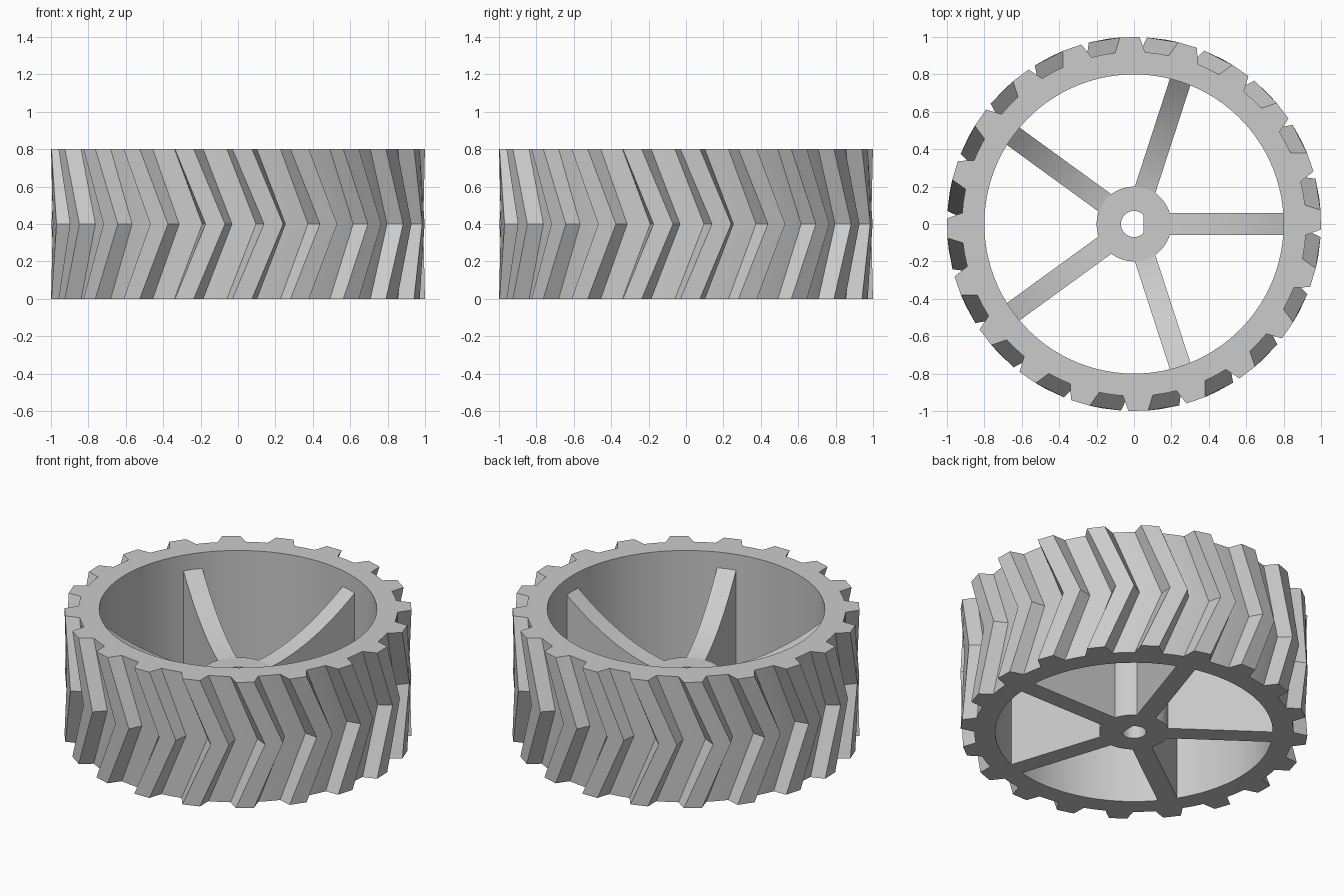
import bpy
import bmesh
from math import sin, cos, radians, tau

cube = bpy.data.objects.get("Cube")
if cube:
    bpy.data.objects.remove(cube)

HEIGHT = 0.8
LUGS = 20
PITCH = 360 / LUGS
ROOT_R, TIP_R, BORE_R = 0.92, 1.0, 0.8
TOP_ANGLE, MID_ANGLE = 1.3, 11.0      # lug centre at the rims and at mid height
HUB_R, HUB_H = 0.2, 0.4
SPOKES = 5
SPOKE_W = 0.115

grey = bpy.data.materials.new("plain_grey")
grey.use_nodes = True
colour = (0.6, 0.6, 0.6, 1)
grey.diffuse_color = colour
grey.node_tree.nodes["Principled BSDF"].inputs["Base Color"].default_value = colour


def polar(r, degrees, z):
    a = radians(degrees)
    return (r * cos(a), r * sin(a), z)


def finish(bm, name):
    bmesh.ops.recalc_face_normals(bm, faces=bm.faces)
    mesh = bpy.data.meshes.new(name)
    bm.to_mesh(mesh)
    bm.free()
    mesh.materials.append(grey)
    obj = bpy.data.objects.new(name, mesh)
    bpy.context.collection.objects.link(obj)
    bpy.ops.object.select_all(action='DESELECT')
    obj.select_set(True)
    bpy.context.view_layer.objects.active = obj
    bpy.ops.object.shade_smooth_by_angle(angle=radians(20))
    return obj


def closed_shell(name, loops):
    """Skin a closed series of equal loops, the last joining the first."""
    bm = bmesh.new()
    rings = [[bm.verts.new(p) for p in loop] for loop in loops]
    for a, b in zip(rings, rings[1:] + rings[:1]):
        n = len(a)
        for i in range(n):
            j = (i + 1) % n
            bm.faces.new((a[i], a[j], b[j], b[i]))
    return finish(bm, name)


# Tyre ring with chevron lugs
LUG_PROFILE = [(-5, ROOT_R), (-3, TIP_R), (3, TIP_R), (5, ROOT_R), (9, ROOT_R)]


def tread_loop(turn, z):
    return [polar(r, k * PITCH + turn + a, z)
            for k in range(LUGS) for a, r in LUG_PROFILE]


def bore_loop(z):
    n = LUGS * len(LUG_PROFILE)
    step = 360 / n
    return [polar(BORE_R, (i - 1.5) * step + TOP_ANGLE, z) for i in range(n)]


closed_shell("tyre", [
    tread_loop(TOP_ANGLE, 0),
    tread_loop(MID_ANGLE, HEIGHT / 2),
    tread_loop(TOP_ANGLE, HEIGHT),
    bore_loop(HEIGHT),
    bore_loop(0),
])


# Hub with a D-shaped shaft hole
def hub_loop(r, z, flat):
    n = 64
    return [(min(r * cos(tau * i / n), flat), r * sin(tau * i / n), z)
            for i in range(n)]


closed_shell("hub", [
    hub_loop(HUB_R, 0, 1), hub_loop(HUB_R, HUB_H, 1),
    hub_loop(0.07, HUB_H, 0.05), hub_loop(0.07, 0, 0.05),
])


# Spokes whose top edge sweeps up towards the tyre
def spoke(name, degrees):
    bm = bmesh.new()
    start, end, steps = 0.19, 0.81, 12
    outline = [(end, 0), (start, 0)]
    for i in range(steps + 1):
        r = start + (end - start) * i / steps
        t = (r - HUB_R) / (BORE_R - HUB_R)
        outline.append((r, HUB_H + 0.3 * (0.35 * t + 0.65 * t * t)))
    face = bm.faces.new([bm.verts.new((r, -SPOKE_W / 2, z)) for r, z in outline])
    extruded = bmesh.ops.extrude_face_region(bm, geom=[face], use_keep_orig=True)
    verts = [v for v in extruded["geom"] if isinstance(v, bmesh.types.BMVert)]
    bmesh.ops.translate(bm, verts=verts, vec=(0, SPOKE_W, 0))
    finish(bm, name).rotation_euler.z = radians(degrees)


for k in range(SPOKES):
    spoke(f"spoke_{k + 1}", k * 360 / SPOKES)
